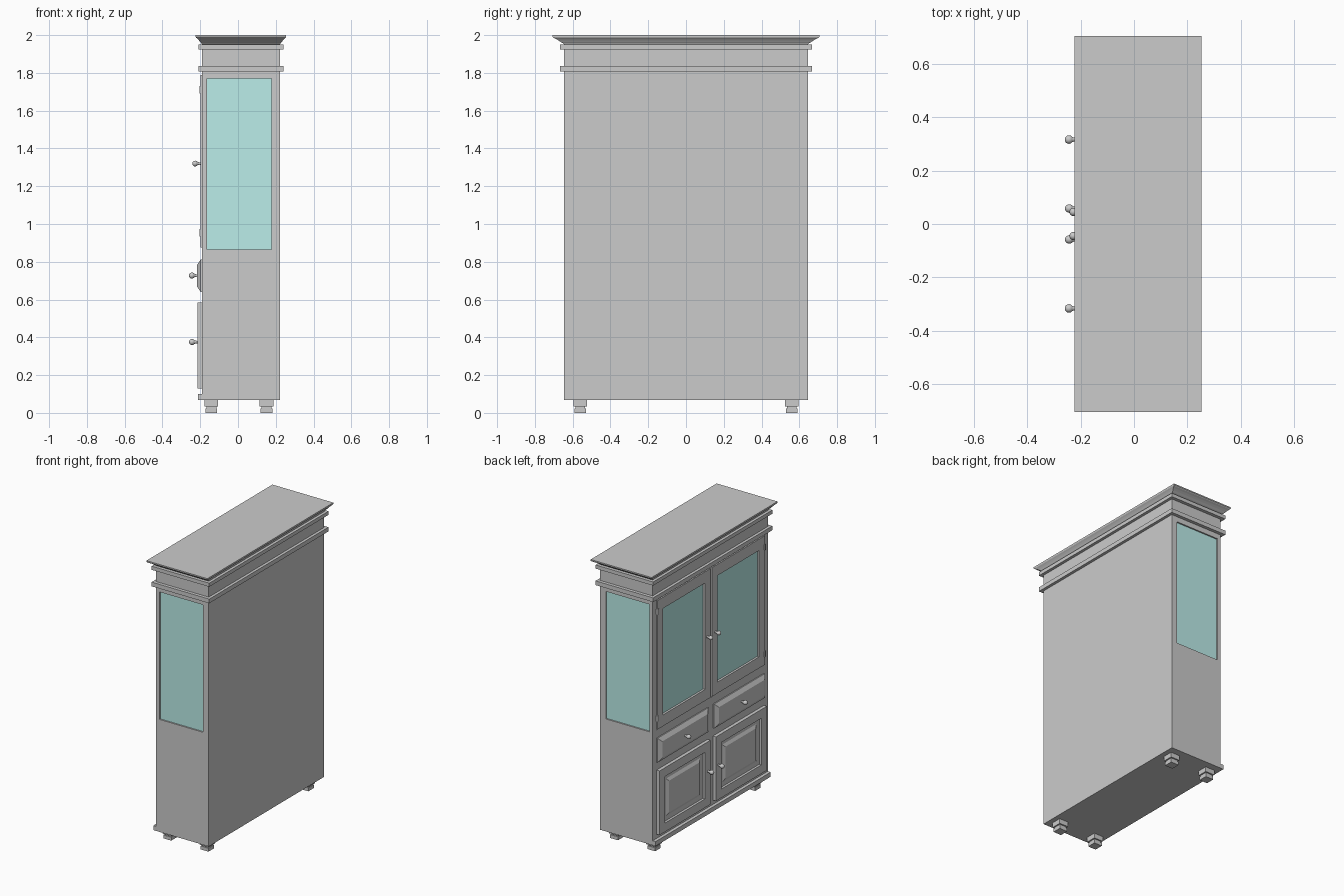
import bpy, bmesh, math
from mathutils import Vector

if "Cube" in bpy.data.objects:
    bpy.data.objects.remove(bpy.data.objects["Cube"])

glass_mat = bpy.data.materials.new("glass")
glass_mat.diffuse_color = (0.5, 0.85, 0.82, 1)
glass_mat.use_nodes = True
glass_mat.node_tree.nodes["Principled BSDF"].inputs["Base Color"].default_value = glass_mat.diffuse_color


def finish(name, bm, mat=None):
    bmesh.ops.recalc_face_normals(bm, faces=bm.faces[:])
    me = bpy.data.meshes.new(name)
    bm.to_mesh(me)
    bm.free()
    ob = bpy.data.objects.new(name, me)
    bpy.context.collection.objects.link(ob)
    if mat:
        me.materials.append(mat)
    return ob


def add_box(bm, x, y, z):
    c = Vector(((x[0] + x[1]) / 2, (y[0] + y[1]) / 2, (z[0] + z[1]) / 2))
    size = Vector((x[1] - x[0], y[1] - y[0], z[1] - z[0]))
    for v in bmesh.ops.create_cube(bm, size=1)["verts"]:
        v.co = v.co * size + c


def boxes(name, *items, mat=None):
    bm = bmesh.new()
    for it in items:
        add_box(bm, *it)
    return finish(name, bm, mat)


def loft(name, rings):
    """Closed skin over a list of four-cornered rings."""
    bm = bmesh.new()
    loops = [[bm.verts.new(p) for p in r] for r in rings]
    for a, b in zip(loops, loops[1:]):
        for i in range(4):
            j = (i + 1) % 4
            bm.faces.new((a[i], a[j], b[j], b[i]))
    bm.faces.new(loops[0])
    bm.faces.new(loops[-1])
    return finish(name, bm)


def raised_panel(name, y, z, steps):
    """Panel facing -x; steps are (x, inset)."""
    return loft(name, [[(x, y[0] + i, z[0] + i), (x, y[1] - i, z[0] + i),
                        (x, y[1] - i, z[1] - i), (x, y[0] + i, z[1] - i)] for x, i in steps])


def lathe_x(name, profile, y, z, n=16):
    """Spin (x, radius) points about an x-parallel axis."""
    bm = bmesh.new()
    vs = [bm.verts.new((x, y + r, z)) for x, r in profile]
    es = [bm.edges.new(p) for p in zip(vs, vs[1:])]
    bmesh.ops.spin(bm, geom=vs + es, cent=(0, y, z), axis=(1, 0, 0),
                   angle=2 * math.pi, steps=n, use_merge=True)
    bmesh.ops.remove_doubles(bm, verts=bm.verts[:], dist=1e-5)
    for f in bm.faces:
        f.smooth = True
    return finish(name, bm)


def knob(name, x, y, z, r=0.016):
    """Ball on a short stem, x is the mounting face."""
    c = x - 0.029
    ball = [(c - r * math.cos(a), r * math.sin(a)) for a in [math.radians(k * 18) for k in range(9)]]
    return lathe_x(name, ball + [(x - 0.003, 0.006), (x + 0.004, 0.010)], y, z)


def framed(x, y, z, w, b=None, t=None):
    """Four boxes forming a rectangular frame in the yz plane."""
    b, t = b or w, t or w
    return [(x, (y[0], y[0] + w), z), (x, (y[1] - w, y[1]), z),
            (x, (y[0] + w, y[1] - w), (z[0], z[0] + b)),
            (x, (y[0] + w, y[1] - w), (z[1] - t, z[1]))]


def side(a, b, s):
    return tuple(sorted((a * s, b * s)))


X0, X1, W = -0.19, 0.222, 0.645
# carcass: back, floor, frieze and lower front
boxes("back_panel", ((0.20, X1), (-W, W), (0.068, 1.96)))
boxes("floor_panel", ((X0, 0.20), (-W, W), (0.068, 0.09)))
boxes("middle_shelf", ((-0.17, 0.20), (-0.62, 0.62), (0.84, 0.86)))
boxes("frieze", ((X0, 0.20), (-W, W), (1.80, 1.96)))
boxes("lower_front", ((X0, -0.17), (-W, W), (0.09, 0.87)))
boxes("base_trim", ((-0.213, X0), (-W, W), (0.068, 0.10)))

# crown and mouldings
crown = [(1.95, 0.0), (1.957, 0.12), (1.964, 0.32), (1.972, 0.5),
         (1.98, 0.72), (1.986, 0.92), (1.991, 1.0), (2.0, 1.0)]
rings = []
for z, f in crown:
    a, b, w = X0 - 0.034 * f, X1 + 0.032 * f, W + 0.061 * f
    rings.append([(a, -w, z), (b, -w, z), (b, w, z), (a, w, z)])
loft("crown", rings)
for n, z in (("upper_moulding", (1.924, 1.95)), ("lower_moulding", (1.807, 1.837))):
    boxes(n, ((-0.21, 0.242), (-0.668, 0.668), z))

# feet
for fx in (-0.141, 0.151):
    for fy in (-0.56, 0.56):
        def block(h, z):
            return ((fx - h, fx + h), (fy - h, fy + h), z)
        boxes("foot", block(0.031, (0, 0.024)), block(0.026, (0.024, 0.034)),
              block(0.036, (0.034, 0.070)))

for s in (-1, 1):
    # side wall with a window
    yw = side(0.62, W, s)
    boxes("side_wall", ((X0, 0.20), yw, (0.09, 0.866)), ((X0, 0.20), yw, (1.77, 1.80)),
          ((X0, -0.165), yw, (0.866, 1.77)), ((0.178, 0.20), yw, (0.866, 1.77)))
    boxes("side_glass", ((-0.165, 0.178), side(0.625, 0.635, s), (0.866, 1.77)), mat=glass_mat)
    boxes("front_stile", ((X0, -0.165), side(0.60, 0.62, s), (0.87, 1.80)))

    # upper glazed door
    y = side(0.006, 0.60, s)
    boxes("upper_door_frame", *framed((-0.198, -0.172), y, (0.875, 1.79), 0.062, 0.08, 0.08))
    boxes("upper_door_glass", ((-0.183, -0.177), side(0.066, 0.54, s), (0.953, 1.712)), mat=glass_mat)
    knob("upper_door_knob", -0.198, 0.045 * s, 1.32, 0.015)
    for hz in (0.953, 1.71):
        boxes("hinge", ((-0.203, -0.188), side(0.594, 0.606, s), (hz - 0.02, hz + 0.02)))

    # drawer with a bevelled front
    y = side(0.033, 0.602, s)
    raised_panel("drawer_front", y, (0.64, 0.812),
                 [(-0.185, 0), (-0.198, 0), (-0.216, 0.028)])
    knob("drawer_knob", -0.215, 0.317 * s, 0.727)

    # lower panelled door
    y = side(0.03, 0.602, s)
    z = (0.13, 0.585)
    boxes("lower_door_frame", *framed((-0.214, -0.185), y, z, 0.062))
    raised_panel("lower_door_panel", (y[0] + 0.06, y[1] - 0.06), (z[0] + 0.06, z[1] - 0.06),
                 [(-0.185, 0), (-0.197, 0), (-0.197, 0.035), (-0.208, 0.055)])
    knob("lower_door_knob", -0.214, 0.058 * s, 0.375)
